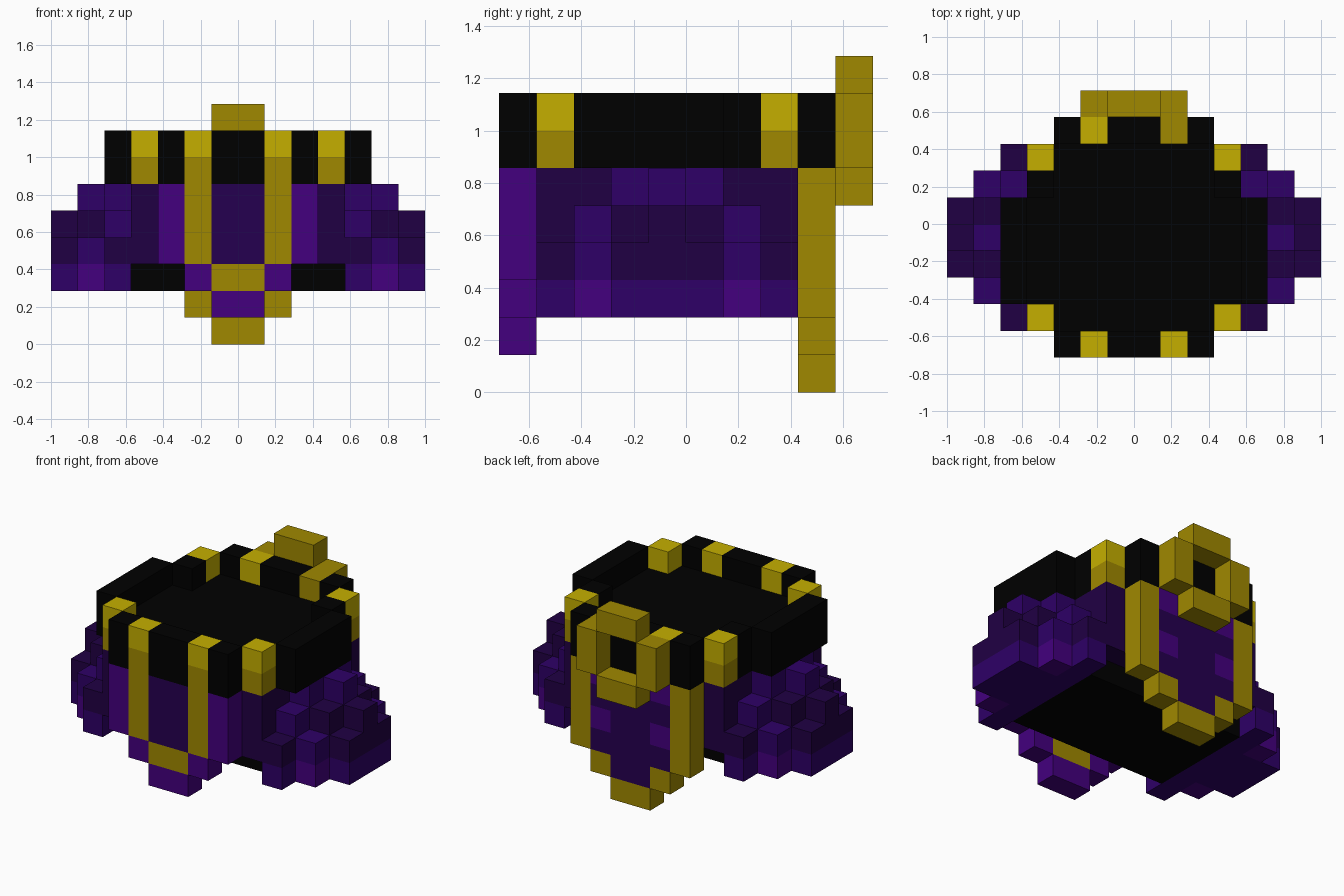
import bpy, bmesh

if "Cube" in bpy.data.objects:
    bpy.data.objects.remove(bpy.data.objects["Cube"], do_unlink=True)

U = 1 / 7  # edge of one block


def linear(c):
    c /= 255
    return c / 12.92 if c <= 0.04045 else ((c + 0.055) / 1.055) ** 2.4


COLOURS = {
    "black": (0, 0, 0),
    "light gold": (197, 175, 0),
    "dark gold": (160, 137, 0),
    "dark purple": (32, 0, 68),
    "deep purple": (37, 0, 80),
    "mid purple": (46, 0, 103),
    "bright purple": (67, 0, 126),
}
MATS = {}
for name, rgb in COLOURS.items():
    m = bpy.data.materials.new(name)
    m.use_nodes = True
    col = tuple(linear(c) for c in rgb) + (1,)
    m.diffuse_color = col
    m.node_tree.nodes["Principled BSDF"].inputs["Base Color"].default_value = col
    MATS[name] = m

# black, light/dark gold, dark/deep/mid/bright purple
K, L, G, D, P, M, B = COLOURS

# Each block face: outward direction and its corners, counter-clockwise
FACES = {
    (1, 0, 0): ((1, 0, 0), (1, 1, 0), (1, 1, 1), (1, 0, 1)),
    (-1, 0, 0): ((0, 1, 0), (0, 0, 0), (0, 0, 1), (0, 1, 1)),
    (0, 1, 0): ((1, 1, 0), (0, 1, 0), (0, 1, 1), (1, 1, 1)),
    (0, -1, 0): ((0, 0, 0), (1, 0, 0), (1, 0, 1), (0, 0, 1)),
    (0, 0, 1): ((0, 0, 1), (1, 0, 1), (1, 1, 1), (0, 1, 1)),
    (0, 0, -1): ((0, 1, 0), (1, 1, 0), (1, 0, 0), (0, 0, 0)),
}


def part(name, boxes, sides=(1, -1)):
    """Blocks from boxes (x range, y range, z range, colour), mirrored in x."""
    cells = {}
    for xs, ys, zs, colour in boxes:
        for x in range(*xs):
            for y in range(*ys):
                for z in range(*zs):
                    for s in sides:
                        cells[(x if s > 0 else -1 - x, y, z)] = colour
    me = bpy.data.meshes.new(name)
    used = sorted(set(cells.values()))
    for c in used:
        me.materials.append(MATS[c])
    bm = bmesh.new()
    verts = {}
    for (x, y, z), colour in cells.items():
        for d, corners in FACES.items():
            if (x + d[0], y + d[1], z + d[2]) in cells:
                continue
            loop = []
            for a, b, c in corners:
                p = (x + a, y + b, z + c)
                if p not in verts:
                    verts[p] = bm.verts.new([v * U for v in p])
                loop.append(verts[p])
            bm.faces.new(loop).material_index = used.index(colour)
    bm.to_mesh(me)
    bm.free()
    ob = bpy.data.objects.new(name, me)
    bpy.context.collection.objects.link(ob)
    return ob


# Black underside, set back from the front and rear, and purple torso
part("base", [((0, 4), (-3, 2), (2, 3), K)])
part("torso", [((0, 4), (-4, 3), (3, 6), D)])

# Front panel with gold braces and a pointed hem
part("front_panel", [
    ((0, 1), (-5, -4), (3, 6), P),
    ((1, 2), (-5, -4), (3, 6), G),
    ((2, 3), (-5, -4), (3, 6), B),
    ((0, 1), (-5, -4), (2, 3), G),
    ((1, 2), (-5, -4), (2, 3), B),
    ((0, 1), (-5, -4), (1, 2), B),
])

# Collar: filled deck one block below a raised rim, with gold studs
collar = part("collar", [
    ((0, 3), (-5, 4), (6, 7), K),
    ((3, 4), (-4, 3), (6, 7), K),
    ((4, 5), (-3, 1), (6, 8), K),
    ((0, 3), (-5, -4), (7, 8), K),
    ((0, 3), (3, 4), (7, 8), K),
    ((3, 4), (1, 2), (7, 8), K),
] + [
    ((x, x + 1), (y, y + 1), (z, z + 1), c)
    for x, y in ((1, -5), (3, -4), (3, 2), (1, 3))
    for z, c in ((6, G), (7, L))
])
# The left rear stud is dark on top as well
slots = [m.name for m in collar.data.materials]
for p in collar.data.polygons:
    c = (p.center - p.normal * U / 2) / U
    if 1 < c.x < 2 and c.y > 3 and c.z > 7:
        p.material_index = slots.index(G)

# Back panel: purple cloth with a gold stepped border
part("back_panel", [
    ((0, 1), (3, 4), (1, 6), P),
    ((1, 2), (3, 4), (2, 6), P),
    ((1, 2), (3, 4), (3, 4), B),
    ((1, 2), (3, 4), (5, 6), B),
    ((2, 3), (3, 4), (2, 6), G),
    ((1, 2), (3, 4), (1, 2), G),
    ((0, 1), (3, 4), (0, 1), G),
])

# Gold ring on the back
part("back_ring", [
    ((0, 1), (4, 5), (8, 9), G),
    ((1, 2), (4, 5), (6, 8), G),
    ((0, 1), (4, 5), (5, 6), G),
])

# Shoulder pads: columns that step down away from the middle of each side
PAD = []
for x, reach, top in ((4, 3, 6), (5, 2, 6), (6, 1, 5)):
    for off in range(-reach, reach + 1):
        y = off - 1
        height = top - abs(off) if x > 4 else min(6, 7 - abs(off))
        for z in range(2, height):
            if z == 2:
                colour = B if x == 5 and abs(off) == 2 else M
            elif (x, abs(off)) in ((4, 2), (5, 2)) or z == 5:
                colour = M
            else:
                colour = D
            PAD.append(((x, x + 1), (y, y + 1), (z, z + 1), colour))
part("left_shoulder_pad", PAD, (1,))
part("right_shoulder_pad", PAD, (-1,))
